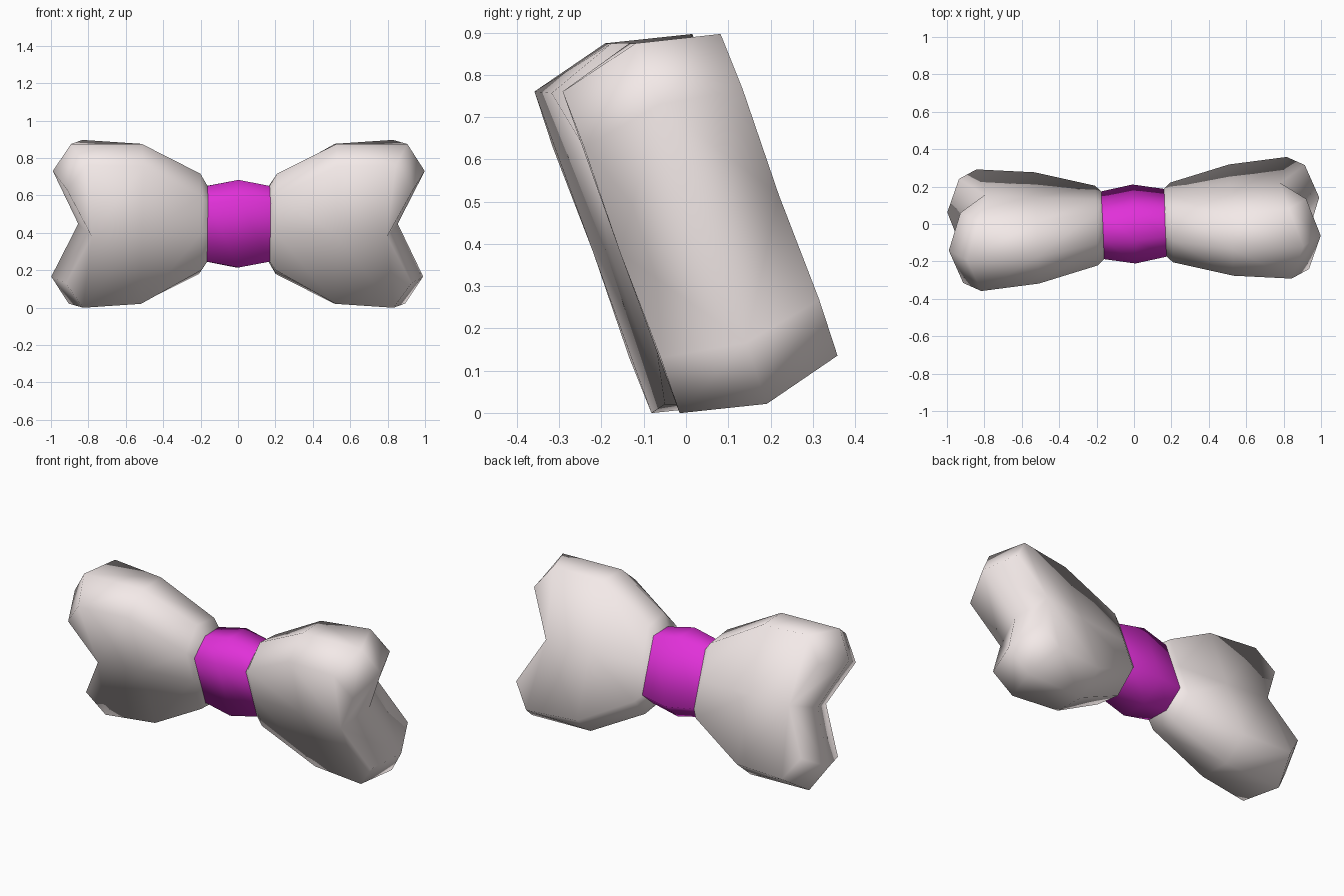
import bpy, bmesh
from math import radians
from mathutils import Matrix

if "Cube" in bpy.data.objects:
    bpy.data.objects.remove(bpy.data.objects["Cube"])

# The whole piece leans forward and is turned slightly
POSE = (Matrix.Translation((0, 0, 0.448)) @ Matrix.Rotation(radians(2.3), 4, 'Z')
        @ Matrix.Rotation(radians(20), 4, 'X'))


def material(name, rgb):
    m = bpy.data.materials.new(name)
    m.diffuse_color = (*rgb, 1)
    m.use_nodes = True
    m.node_tree.nodes["Principled BSDF"].inputs["Base Color"].default_value = m.diffuse_color
    return m


def finish(name, bm, mat):
    bmesh.ops.remove_doubles(bm, verts=bm.verts, dist=0.0005)
    bmesh.ops.recalc_face_normals(bm, faces=bm.faces)
    for f in bm.faces:
        f.smooth = True
    mesh = bpy.data.meshes.new(name)
    bm.to_mesh(mesh)
    bm.free()
    mesh.transform(POSE)
    mesh.materials.append(mat)
    ob = bpy.data.objects.new(name, mesh)
    bpy.context.collection.objects.link(ob)


def bridge(bm, rings):
    for a, b in zip(rings, rings[1:]):
        n = len(a)
        for i in range(n):
            bm.faces.new((a[i], a[(i + 1) % n], b[(i + 1) % n], b[i]))


def ring(bm, side, ridge, corner, middle):
    """Eight points: ridge (x, height), corner (x, height, depth), middle (x, depth)."""
    rx, H = ridge
    cx, h, t = corner
    mx, m = middle
    pts = [(rx, 0, H), (cx, -t, h), (mx, -m, 0), (cx, -t, -h),
           (rx, 0, -H), (cx, t, -h), (mx, m, 0), (cx, t, h)]
    return [bm.verts.new((side * x, y, z)) for x, y, z in pts]


# Loops of the bow, from the knot out to the heart-shaped end
LOOPS = [((0.165, 0.213), (0.165, 0.165, 0.130), (0.165, 0.13)),
         ((0.205, 0.285), (0.200, 0.210, 0.150), (0.200, 0.15)),
         ((0.520, 0.454), (0.520, 0.392, 0.174), (0.520, 0.172)),
         ((0.900, 0.454), (0.830, 0.405, 0.199), (0.790, 0.200)),
         ((0.995, 0.300), (0.925, 0.265, 0.200), (0.790, 0.200))]

cloth = material("pale_cloth", (0.90, 0.82, 0.81))
for name, side in (("left_loop", -1), ("right_loop", 1)):
    bm = bmesh.new()
    rings = [ring(bm, side, *l) for l in LOOPS]
    bridge(bm, rings)
    # notched end faces around the central notch point
    e = rings[-1]
    notch = bm.verts.new((side * 0.855, 0, 0))
    for a, b, c in ((0, 1, 2), (4, 3, 2), (4, 5, 6), (0, 7, 6)):
        bm.faces.new((e[a], e[b], e[c], notch))
    finish(name, bm, cloth)

# Six-sided knot, bulging in the middle, open where the loops join
bm = bmesh.new()
rings = []
for x, H, h, t in ((-0.168, 0.215, 0.167, 0.132), (0, 0.25, 0.192, 0.155),
                   (0.168, 0.215, 0.167, 0.132)):
    rings.append([bm.verts.new((x, y, z)) for y, z in
                  ((0, H), (-t, h), (-t, -h), (0, -H), (t, -h), (t, h))])
bridge(bm, rings)
finish("knot", bm, material("magenta", (0.75, 0.03, 0.69)))
